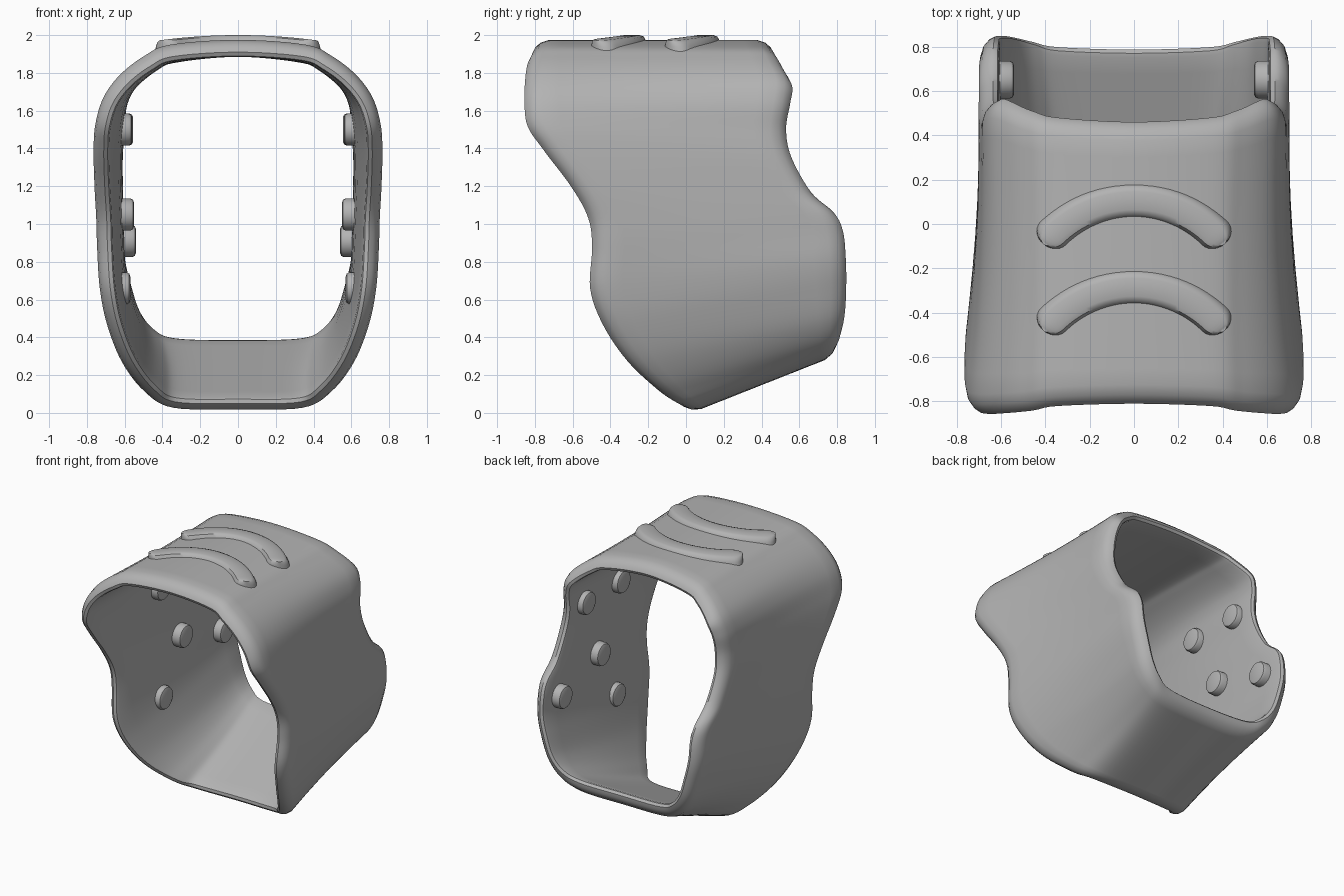
import bpy, bmesh, math
from mathutils import Vector

cube = bpy.data.objects.get("Cube")
if cube:
    bpy.data.objects.remove(cube)

grey = bpy.data.materials.new("plain grey")
grey.use_nodes = True
colour = (0.45, 0.45, 0.45, 1)
grey.diffuse_color = colour
grey.node_tree.nodes["Principled BSDF"].inputs["Base Color"].default_value = colour

# Half outlines of the two openings, from bottom middle to top middle
FRONT = [(0, 0, -.01), (.35, -.02, 0), (.5, -.14, .09), (.62, -.3, .25),
         (.7, -.43, .45), (.74, -.5, .65), (.755, -.49, .87), (.76, -.51, 1.03),
         (.77, -.6, 1.2), (.775, -.74, 1.39), (.765, -.83, 1.53), (.72, -.85, 1.67),
         (.63, -.85, 1.79), (.5, -.84, 1.89), (.36, -.82, 1.95), (0, -.81, 1.975)]
BACK = [(0, .81, .31), (.35, .82, .32), (.5, .835, .38), (.6, .845, .5),
        (.66, .85, .68), (.69, .845, .82), (.695, .83, .96), (.7, .78, 1.06),
        (.7, .66, 1.17), (.7, .56, 1.35), (.69, .53, 1.5), (.68, .55, 1.65),
        (.63, .56, 1.77), (.5, .51, 1.88), (.36, .48, 1.94), (0, .46, 1.975)]
WALL = 0.09
STEPS = 6


def closed_outline(half):
    """Mirror a half outline and smooth it into a closed loop."""
    pts = [Vector(p) for p in half]
    pts += [Vector((-p.x, p.y, p.z)) for p in reversed(pts[1:-1])]
    n, loop = len(pts), []
    for i in range(n):
        a, b, c, d = (pts[(i + k) % n] for k in (-1, 0, 1, 2))
        for k in range(STEPS):
            t = k / STEPS
            loop.append(b + (c - a) * t / 2 + (2 * a - 5 * b + 4 * c - d) * t**2 / 2
                        + (3 * b - 3 * c + d - a) * t**3 / 2)
    return loop


def finish(name, bm, angle=40):
    bmesh.ops.recalc_face_normals(bm, faces=bm.faces)
    mesh = bpy.data.meshes.new(name)
    bm.to_mesh(mesh)
    bm.free()
    mesh.materials.append(grey)
    obj = bpy.data.objects.new(name, mesh)
    bpy.context.collection.objects.link(obj)
    bpy.ops.object.select_all(action='DESELECT')
    obj.select_set(True)
    bpy.context.view_layer.objects.active = obj
    bpy.ops.object.shade_smooth_by_angle(angle=math.radians(angle))
    return obj


def bridge(bm, rows, close_rows, close_cols):
    """Skin a grid of vertex rows with quads."""
    nr, nc = len(rows), len(rows[0])
    for i in range(nr if close_rows else nr - 1):
        for j in range(nc if close_cols else nc - 1):
            a, b = rows[i], rows[(i + 1) % nr]
            k = (j + 1) % nc
            bm.faces.new((a[j], a[k], b[k], b[j]))


# Band: a curved wall between the two outlines with rounded rims
front, back = closed_outline(FRONT), closed_outline(BACK)
count = len(front)


def skin(i, s):
    p = front[i % count].lerp(back[i % count], s)
    p.x *= 1 - 0.035 * math.sin(math.pi * s)
    return p


RIM = [(.085, 0), (.04, .015), (.012, .04), (0, .065), (.01, .085), (.03, 1)]
bm = bmesh.new()
rows = []
for i in range(count):
    length = (back[i] - front[i]).length
    outer = [(inset / length, min(depth, WALL)) for inset, depth in RIM]
    section = list(reversed(outer))
    section += [(k / 8, 0) for k in range(1, 8)]
    section += [(1 - s, d) for s, d in outer]
    section += [(k / 8, WALL) for k in range(7, 0, -1)]
    row = []
    for s, depth in section:
        around = skin(i + 2, s) - skin(i - 2, s)
        along = skin(i, s + .02) - skin(i, s - .02)
        inward = around.cross(along).normalized()
        p = skin(i, s)
        if inward.dot(Vector((0, p.y, 1.0)) - p) < 0:
            inward.negate()
        row.append(bm.verts.new(p + inward * depth))
    rows.append(row)
bridge(bm, rows, True, True)
finish("band", bm)


# Arched grip ridges on the top
def ridge(name, y0):
    bm = bmesh.new()
    rows = []
    radius, half_width, sweep, n = 0.52, 0.068, 0.9, 40
    for i in range(n + 1):
        a = sweep * math.cos(math.pi * i / n)
        edge = max(0, abs(a) - sweep + half_width / radius) * radius / half_width
        w = half_width * max(math.sqrt(max(0, 1 - edge * edge)), 0.05)
        row = []
        for side, up in ((-1.25, -.05), (-1.1, -.012), (-.9, .012), (-.6, .02),
                         (.6, .02), (.9, .012), (1.1, -.012), (1.25, -.05)):
            r = radius + side * w
            x, y = r * math.sin(a), y0 + r * math.cos(a) - radius
            row.append(bm.verts.new((x, y, 1.98 - 0.16 * x * x + up)))
        rows.append(row)
    bridge(bm, rows, False, True)
    for row in (rows[0], rows[-1]):
        bm.faces.new(row)
    finish(name, bm)


ridge("back_ridge", 0.105)
ridge("front_ridge", -0.285)


# Round pads on the inner side walls
def pad(name, side, y, z, tip):
    bm = bmesh.new()
    rows = []
    for x, r in ((.65, .085), (tip + .02, .085), (tip + .006, .078), (tip, .062)):
        ring = [2 * math.pi * k / 28 for k in range(28)]
        rows.append([bm.verts.new((side * x, y + r * math.cos(a), z + r * math.sin(a)))
                     for a in ring])
    bridge(bm, rows, False, True)
    bm.faces.new(rows[0])
    bm.faces.new(rows[-1])
    finish(name, bm)


PADS = {"upper_back": (.35, 1.5, .555), "upper_front": (-.07, 1.5, .56),
        "middle": (.18, 1.05, .55), "lower_back": (.65, .91, .54),
        "lower_front": (-.03, .66, .57)}
for where, place in PADS.items():
    pad("left_pad_" + where, 1, *place)
    pad("right_pad_" + where, -1, *place)
